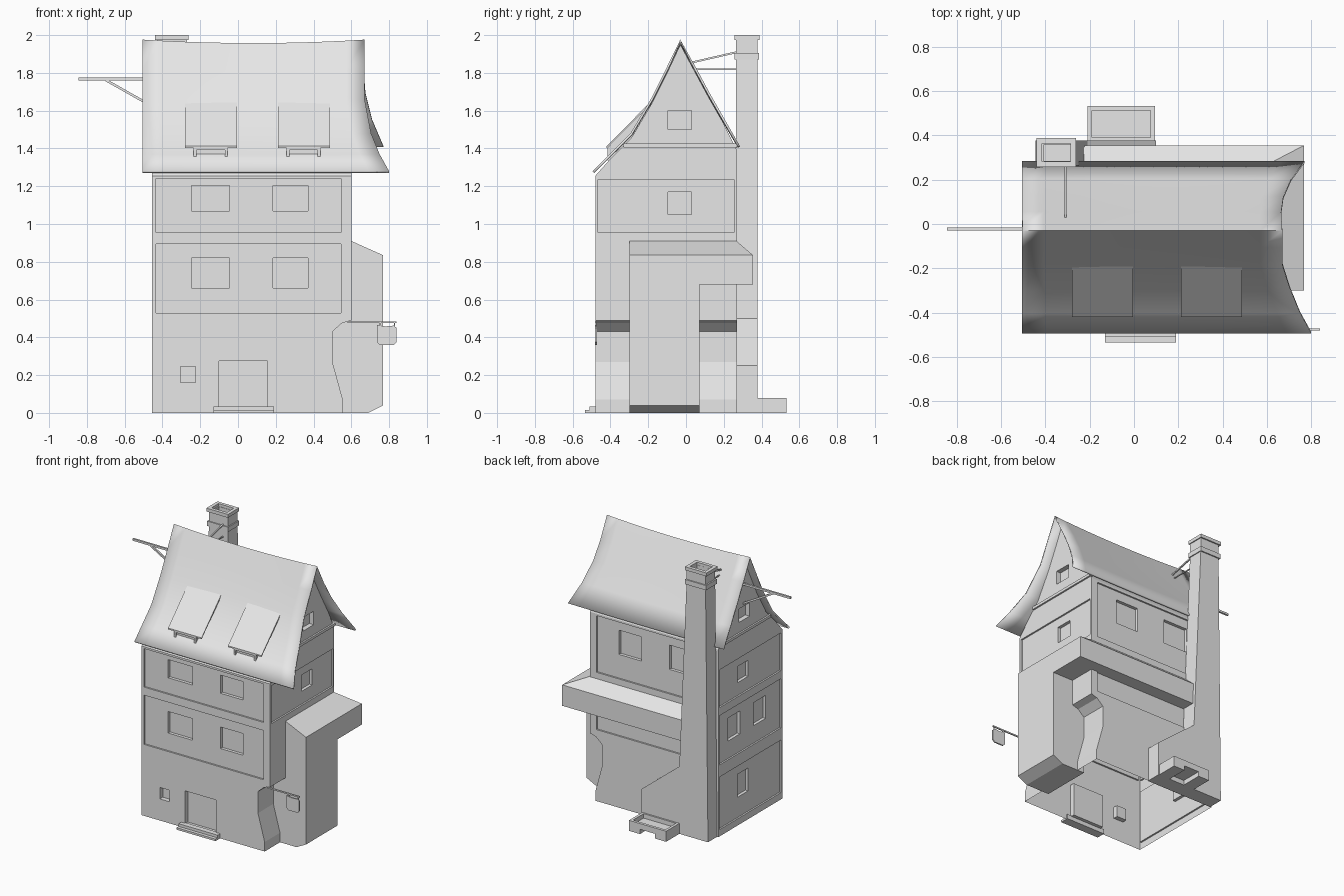
import bpy, bmesh
from mathutils import Vector

cube = bpy.data.objects.get("Cube")
if cube:
    bpy.data.objects.remove(cube)

GREY = (0.8, 0.8, 0.8, 1)
grey = bpy.data.materials.new("plain_grey")
grey.use_nodes = True
grey.diffuse_color = GREY
for node in grey.node_tree.nodes:
    if node.type == 'BSDF_PRINCIPLED':
        node.inputs["Base Color"].default_value = GREY


def finish(name, bm, closed=True):
    if closed:
        bmesh.ops.recalc_face_normals(bm, faces=bm.faces)
    mesh = bpy.data.meshes.new(name)
    bm.to_mesh(mesh)
    bm.free()
    mesh.materials.append(grey)
    obj = bpy.data.objects.new(name, mesh)
    bpy.context.collection.objects.link(obj)
    return obj


def add_box(bm, x, y, z):
    made = bmesh.ops.create_cube(bm, size=1)
    for v in made["verts"]:
        v.co = Vector([(r[0] + r[1]) / 2 + c * (r[1] - r[0])
                       for c, r in zip(v.co, (x, y, z))])


def boxes(name, *ranges):
    bm = bmesh.new()
    for r in ranges:
        add_box(bm, *r)
    return finish(name, bm)


def prism(name, points, axis, a, b):
    """Extrude a side profile: (y, z) along x, or (x, z) along y."""
    bm = bmesh.new()
    place = (lambda u, z, t: (t, u, z)) if axis == 'x' else (lambda u, z, t: (u, t, z))
    face = bm.faces.new([bm.verts.new(place(u, z, a)) for u, z in points])
    moved = bmesh.ops.extrude_face_region(bm, geom=[face])["geom"]
    shift = Vector(place(0, 0, b - a))
    bmesh.ops.translate(bm, vec=shift, verts=[g for g in moved if isinstance(g, bmesh.types.BMVert)])
    return finish(name, bm)


def rod(name, p, q, width):
    p, q = Vector(p), Vector(q)
    bm = bmesh.new()
    add_box(bm, (-width / 2, width / 2), (-width / 2, width / 2), (0, (q - p).length))
    obj = finish(name, bm)
    obj.rotation_mode = 'QUATERNION'
    obj.rotation_quaternion = (q - p).to_track_quat('Z', 'Y')
    obj.location = p
    return obj


# Walls as (axis, surface position, outward direction)
FRONT, BACK = ('y', -0.48, -1), ('y', 0.27, 1)
LEFT_END, RIGHT_END = ('x', -0.455, -1), ('x', 0.60, 1)


def recess(obj, depth, openings):
    """Cut shallow rectangular openings into the walls."""
    bm = bmesh.new()
    for (axis, pos, out), u, z in openings:
        through = sorted((pos + out * 0.05, pos - out * depth))
        add_box(bm, *((through, u, z) if axis == 'x' else (u, through, z)))
    cutter = finish("cutter", bm)
    cutter.hide_render = True
    mod = obj.modifiers.new("recess", 'BOOLEAN')
    mod.operation = 'DIFFERENCE'
    mod.object = cutter
    bpy.context.view_layer.objects.active = obj
    bpy.ops.object.modifier_apply(modifier=mod.name)
    bpy.data.objects.remove(cutter)


# Roof section: y, z, and where the flared end stops in x
ROOF = [(-0.49, 1.275, 0.80), (-0.40, 1.365, 0.75), (-0.29, 1.475, 0.705),
        (-0.18, 1.66, 0.67), (-0.10, 1.82, 0.67), (-0.03, 1.97, 0.67),
        (0.05, 1.82, 0.665), (0.12, 1.69, 0.675), (0.20, 1.55, 0.71), (0.28, 1.41, 0.77)]
WIDE = (-0.435, 0.545)
DEEP = (-0.465, 0.255)
PAIR = [(-0.245, -0.045), (0.185, 0.37)]
MID = (-0.095, 0.03)
STOREY = (0.53, 0.895)

# Lower storeys, undercut at one end and open underneath
lower = prism("lower_walls", [(-0.455, 0), (0.555, 0), (0.555, 0.07), (0.50, 0.27), (0.50, 0.43),
                              (0.55, 0.475), (0.60, 0.49), (0.60, 0.925), (-0.455, 0.925)],
              'y', -0.48, 0.27)
recess(lower, 0.012, [(FRONT, WIDE, STOREY), (BACK, WIDE, STOREY),
                      (LEFT_END, DEEP, STOREY), (LEFT_END, DEEP, (0.05, 0.44))])
recess(lower, 0.035, [(FRONT, u, (0.66, 0.82)) for u in PAIR]
       + [(FRONT, (-0.305, -0.225), (0.16, 0.245)), (FRONT, (-0.10, 0.155), (0.03, 0.275)),
          (LEFT_END, (0.0, 0.14), (0.66, 0.83)), (LEFT_END, (-0.30, -0.16), (0.66, 0.83)),
          (LEFT_END, MID, (0.20, 0.37))])
bm = bmesh.new()
bm.from_mesh(lower.data)
floor = [f for f in bm.faces if all(abs(v.co.z) < 0.001 for v in f.verts)]
bmesh.ops.delete(bm, geom=floor, context='FACES')
bm.to_mesh(lower.data)
bm.free()

# Upper storey with gables
slope = [(max(-0.48, min(0.27, y)), z - 0.02) for y, z, _ in ROOF]
upper = prism("upper_walls", [(0.27, 0.925), (-0.48, 0.925)] + slope, 'x', -0.455, 0.60)
recess(upper, 0.012, [(FRONT, WIDE, (0.955, 1.24)), (BACK, WIDE, (0.955, 1.375)),
                      (LEFT_END, DEEP, (0.955, 1.235)), (RIGHT_END, DEEP, (0.955, 1.235))])
recess(upper, 0.035, [(FRONT, u, (1.07, 1.205)) for u in PAIR]
       + [(BACK, u, (1.13, 1.31)) for u in PAIR]
       + [(w, MID, z) for w in (LEFT_END, RIGHT_END) for z in ((1.05, 1.17), (1.50, 1.60))])
boxes("gable_beams", *[(x, (-0.33, 0.27), (1.405, 1.425))
                       for x in ((0.59, 0.612), (-0.467, -0.445))])

# Curved, sagging roof
bm = bmesh.new()
COLS = 12
rows = []
for y, z, end in ROOF:
    height = (z - 1.275) / 0.69
    row = []
    for i in range(COLS + 1):
        t = i / COLS
        sag = 0.018 * height * 4 * t * (1 - t)
        row.append(bm.verts.new((-0.505 + t * (end + 0.505), y, z - sag)))
    rows.append(row)
for a, b in zip(rows, rows[1:]):
    for i in range(COLS):
        bm.faces.new((a[i], a[i + 1], b[i + 1], b[i]))
roof = finish("roof", bm, closed=False)
solid = roof.modifiers.new("thickness", 'SOLIDIFY')
solid.thickness = 0.012
solid.offset = 0
bpy.context.view_layer.objects.active = roof
roof.select_set(True)
bpy.ops.object.shade_smooth_by_angle(angle=0.5)
roof.select_set(False)

# Dormers: a narrow window box under a wider shed roof
for side, x in (("right", -0.28), ("left", 0.212)):
    prism(side + "_dormer_roof", [(-0.17, 1.665), (-0.42, 1.412), (-0.42, 1.402), (-0.17, 1.65)],
          'x', x, x + 0.275)
    dormer = prism(side + "_dormer_box", [(-0.19, 1.64), (-0.415, 1.405), (-0.415, 1.335), (-0.19, 1.335)],
                   'x', x + 0.045, x + 0.225)
    recess(dormer, 0.015, [(('y', -0.415, -1), (x + 0.06, x + 0.21), (1.35, 1.392))])

# Side bay reaching the ground, and the ledge wrapping round the back
prism("side_bay", [(0.50, 0), (0.69, 0), (0.768, 0.04), (0.768, 0.835), (0.60, 0.91), (0.50, 0.91)],
      'y', -0.30, 0.072)
bm = bmesh.new()
for x0, x1, y0, y1, z in ((-0.23, 0.768, -0.299, 0.355, 0.68), (-0.23, 0.768, -0.299, 0.355, 0.835),
                          (-0.23, 0.595, -0.299, 0.265, 0.912)):
    for x in (x0, x1):
        for y in (y0, y1):
            bm.verts.new((x, y, z))
bmesh.ops.convex_hull(bm, input=bm.verts)
bmesh.ops.dissolve_limit(bm, angle_limit=0.01, verts=bm.verts, edges=bm.edges)
finish("wrapped_ledge", bm)

# Chimney with a broad foot, a band and a hollow top
prism("chimney", [(-0.445, 0), (0.10, 0), (0.10, 0.25), (-0.21, 0.50), (-0.27, 1.89), (-0.425, 1.89)],
      'y', 0.265, 0.378)


def ring(name, x, y, z, t):
    boxes(name, ((x[0], x[1]), (y[0], y[0] + t), z), ((x[0], x[1]), (y[1] - t, y[1]), z),
          ((x[0], x[0] + t), (y[0] + t, y[1] - t), z), ((x[1] - t, x[1]), (y[0] + t, y[1] - t), z))


boxes("chimney_band", ((-0.435, -0.262), (0.258, 0.387), (1.87, 1.905)))
ring("chimney_neck", (-0.425, -0.27), (0.266, 0.378), (1.90, 1.98), 0.018)
ring("chimney_rim", (-0.44, -0.263), (0.258, 0.388), (1.975, 2.0), 0.025)
rod("upper_chimney_stay", (-0.31, 0.27, 1.91), (-0.31, 0.03, 1.855), 0.01)
rod("lower_chimney_stay", (-0.31, 0.27, 1.82), (-0.31, 0.04, 1.82), 0.007)

# Trough at the chimney foot, notched below
ring("trough_sides", (-0.21, 0.095), (0.37, 0.533), (0.035, 0.078), 0.02)
boxes("trough_base", ((-0.20, 0.085), (0.375, 0.525), (0.035, 0.045)),
      ((-0.21, -0.12), (0.37, 0.533), (0, 0.036)), ((0.005, 0.095), (0.37, 0.533), (0, 0.036)))

# Doorsteps
boxes("doorsteps", ((-0.13, 0.19), (-0.535, -0.47), (0, 0.015)),
      ((-0.13, 0.19), (-0.51, -0.47), (0.015, 0.035)))

# Hoist beam on the gable, with a brace
boxes("hoist_beam", ((-0.845, -0.44), (-0.03, -0.016), (1.76, 1.775)))
rod("hoist_brace", (-0.70, -0.023, 1.762), (-0.44, -0.023, 1.615), 0.013)

# Hanging sign
boxes("sign_bracket", ((0.58, 0.84), (-0.481, -0.473), (0.475, 0.485)),
      ((0.75, 0.757), (-0.48, -0.474), (0.455, 0.48)), ((0.825, 0.832), (-0.48, -0.474), (0.455, 0.48)))
prism("sign_board", [(0.735, 0.465), (0.735, 0.375), (0.75, 0.36), (0.825, 0.36), (0.84, 0.375),
                     (0.84, 0.45), (0.825, 0.462), (0.78, 0.458)], 'y', -0.482, -0.472)
